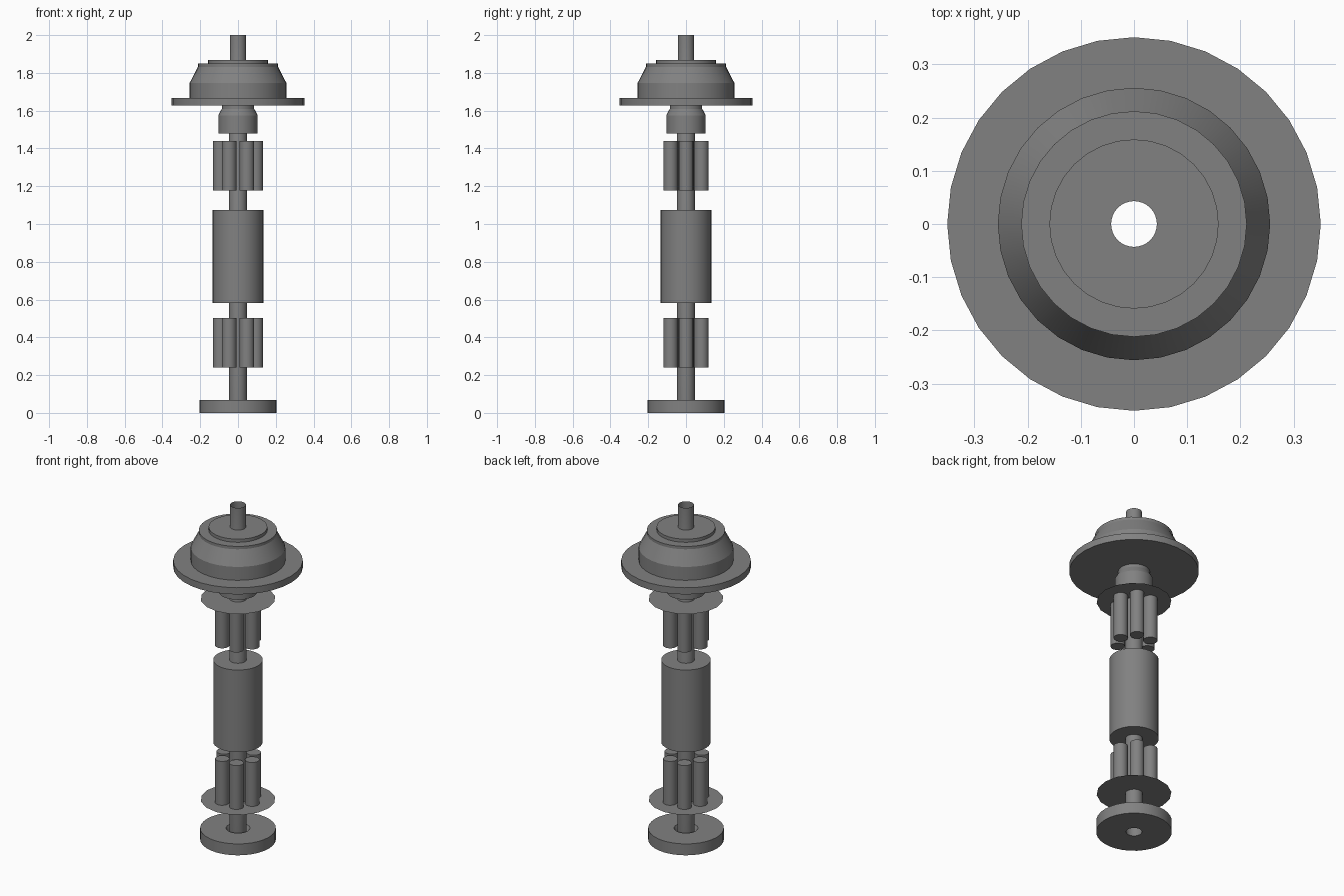
import bpy
import bmesh
from math import cos, sin, pi, radians

default = bpy.data.objects.get("Cube")
if default:
    bpy.data.objects.remove(default, do_unlink=True)

# Single grey metal
metal = bpy.data.materials.new("grey_metal")
metal.use_nodes = True
GREY = (0.22, 0.22, 0.22, 1)
metal.diffuse_color = GREY
metal.node_tree.nodes["Principled BSDF"].inputs["Base Color"].default_value = GREY


def finish(obj, name):
    obj.name = name
    obj.data.materials.append(metal)
    bpy.ops.object.select_all(action='DESELECT')
    obj.select_set(True)
    bpy.context.view_layer.objects.active = obj
    bpy.ops.object.shade_smooth_by_angle(angle=radians(25))


def lathe(name, profile, sides=32):
    """Turn a (radius, height) profile, listed bottom to top, around z."""
    bm = bmesh.new()
    rings = [[bm.verts.new((r * cos(2 * pi * i / sides), r * sin(2 * pi * i / sides), z))
              for i in range(sides)] for r, z in profile]
    for low, high in zip(rings, rings[1:]):
        for i in range(sides):
            j = (i + 1) % sides
            bm.faces.new((low[i], low[j], high[j], high[i]))
    mesh = bpy.data.meshes.new(name)
    bm.to_mesh(mesh)
    bm.free()
    obj = bpy.data.objects.new(name, mesh)
    bpy.context.collection.objects.link(obj)
    finish(obj, name)


SHAFT = 0.047
TIP = 0.043

# Hollow central shaft, open at both ends
lathe("shaft", [(TIP, 0), (SHAFT, 0.03), (SHAFT, 1.64), (TIP, 1.65), (TIP, 2)])

# Base with a recess around the shaft
lathe("base", [(TIP, 0), (0.205, 0), (0.205, 0.068), (0.065, 0.068), (SHAFT, 0.03)])

# Central barrel
lathe("barrel", [(SHAFT, 0.583), (0.134, 0.583), (0.134, 1.074), (SHAFT, 1.074)])

# Collar under the head
lathe("collar", [(SHAFT, 1.48), (0.104, 1.48), (0.104, 1.575),
                 (0.086, 1.61), (0.086, 1.627)])

# Head: flange, sloped housing and top plate
lathe("flange", [(TIP, 1.627), (0.351, 1.627), (0.351, 1.667), (0.25, 1.667)])
lathe("housing", [(0.256, 1.667), (0.256, 1.747), (0.212, 1.832),
                  (0.212, 1.849), (0.155, 1.849)])
lathe("top_plate", [(0.159, 1.849), (0.159, 1.868), (TIP, 1.868)])

# Two cages of six rods, each on a paper-thin disc
for place, bottom, top, disc_z in (("lower", 0.24, 0.502, 0.24),
                                   ("upper", 1.178, 1.44, 1.44)):
    lathe(place + "_disc", [(SHAFT, disc_z), (0.203, disc_z)][::-1], 16)
    for k in range(6):
        a = k * pi / 3
        bpy.ops.mesh.primitive_cylinder_add(
            vertices=16, radius=0.039, depth=top - bottom,
            location=(0.094 * cos(a), 0.094 * sin(a), (bottom + top) / 2))
        finish(bpy.context.object, f"{place}_rod_{k + 1}")
